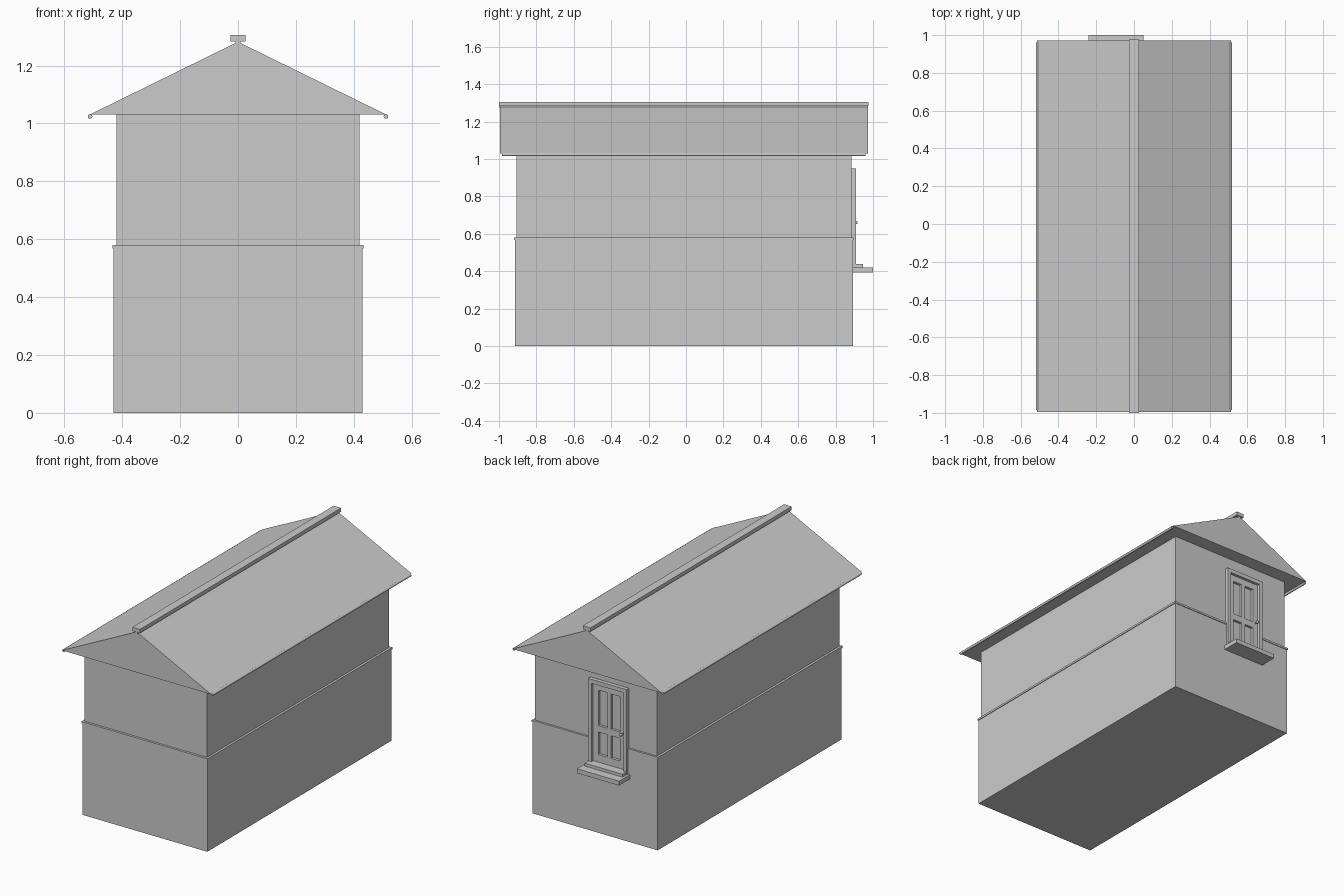
import bpy, bmesh, math
from mathutils import Matrix

cube = bpy.data.objects.get("Cube")
if cube:
    bpy.data.objects.remove(cube, do_unlink=True)

grey = bpy.data.materials.new("plain_grey")
grey.use_nodes = True
grey.diffuse_color = (0.6, 0.6, 0.6, 1)
grey.node_tree.nodes["Principled BSDF"].inputs["Base Color"].default_value = (0.6, 0.6, 0.6, 1)


def finish(name, bm):
    """Turn a bmesh into a named grey object."""
    bmesh.ops.recalc_face_normals(bm, faces=bm.faces)
    mesh = bpy.data.meshes.new(name)
    bm.to_mesh(mesh)
    bm.free()
    mesh.materials.append(grey)
    obj = bpy.data.objects.new(name, mesh)
    bpy.context.collection.objects.link(obj)
    return obj


def add_box(bm, x, y, z):
    """Add a box given its (min, max) on each axis."""
    size = Matrix.Diagonal((x[1] - x[0], y[1] - y[0], z[1] - z[0], 1))
    centre = Matrix.Translation((sum(x) / 2, sum(y) / 2, sum(z) / 2))
    bmesh.ops.create_cube(bm, size=1, matrix=centre @ size)


def box(name, x, y, z):
    bm = bmesh.new()
    add_box(bm, x, y, z)
    return finish(name, bm)


def rod(name, centre, radius, length, sides=16):
    """Cylinder lying along y."""
    bm = bmesh.new()
    bmesh.ops.create_cone(bm, cap_ends=True, segments=sides, radius1=radius, radius2=radius,
                          depth=length,
                          matrix=Matrix.Translation(centre) @ Matrix.Rotation(math.pi / 2, 4, "X"))
    for f in bm.faces:
        f.smooth = len(f.verts) == 4
    return finish(name, bm)


# Walls and the ledge between the storeys
walls = [
    box("lower_wall", (-0.43, 0.43), (-0.915, 0.892), (0, 0.57)),
    box("wall_ledge", (-0.434, 0.434), (-0.919, 0.896), (0.568, 0.58)),
    box("upper_wall", (-0.42, 0.42), (-0.905, 0.884), (0.58, 1.03)),
]

# Door opening cut into the back walls
DOOR_X = -0.095
opening = box("door_opening_cutter", (DOOR_X - 0.11, DOOR_X + 0.11), (0.86, 1), (0.42, 0.925))
opening.hide_render = True
opening.hide_viewport = False
opening.display_type = "WIRE"
for wall in walls:
    cut = wall.modifiers.new("door_opening", "BOOLEAN")
    cut.object = opening
    cut.solver = "EXACT"
bpy.context.view_layer.update()
graph = bpy.context.evaluated_depsgraph_get()
for wall in walls:
    solid = bpy.data.meshes.new_from_object(wall.evaluated_get(graph))
    wall.modifiers.clear()
    wall.data = solid
bpy.data.objects.remove(opening, do_unlink=True)

# Gabled roof as an extruded triangle
bm = bmesh.new()
gable = bm.faces.new([bm.verts.new((x, -0.995, z)) for x, z in ((-0.513, 1.03), (0.513, 1.03), (0, 1.282))])
end = bmesh.ops.extrude_face_region(bm, geom=[gable], use_keep_orig=True)["geom"]
bmesh.ops.translate(bm, vec=(0, 1.967, 0), verts=[v for v in end if isinstance(v, bmesh.types.BMVert)])
finish("roof", bm)
box("ridge_cap", (-0.026, 0.026), (-1, 0.976), (1.283, 1.306))
box("ridge_neck", (-0.008, 0.008), (-0.997, 0.973), (1.272, 1.285))
for side, name in ((-1, "right"), (1, "left")):
    rod(name + "_eave_roll", (side * 0.511, -0.012, 1.024), 0.008, 1.945)

# Door frame: two jambs and a head
bm = bmesh.new()
for side in (-1, 1):
    add_box(bm, sorted((DOOR_X + side * 0.11, DOOR_X + side * 0.132)), (0.87, 0.908), (0.42, 0.95))
add_box(bm, (DOOR_X - 0.11, DOOR_X + 0.11), (0.87, 0.908), (0.925, 0.95))
finish("door_frame", bm)

# Door leaf: recessed panel sheet behind stiles and rails
box("door_panels", (DOOR_X - 0.11, DOOR_X + 0.11), (0.862, 0.874), (0.42, 0.925))
bm = bmesh.new()
for left, right in ((-0.11, -0.075), (-0.012, 0.012), (0.075, 0.11)):
    add_box(bm, (DOOR_X + left, DOOR_X + right), (0.87, 0.89), (0.42, 0.925))
for low, high in ((0.42, 0.485), (0.625, 0.665), (0.885, 0.925)):
    for left, right in ((-0.075, -0.012), (0.012, 0.075)):
        add_box(bm, (DOOR_X + left, DOOR_X + right), (0.87, 0.89), (low, high))
finish("door_stiles_and_rails", bm)

# Knob on its stem
rod("knob_stem", (DOOR_X - 0.093, 0.898, 0.66), 0.004, 0.02, 12)
bm = bmesh.new()
bmesh.ops.create_uvsphere(bm, u_segments=16, v_segments=10, radius=0.009,
                          matrix=Matrix.Translation((DOOR_X - 0.093, 0.909, 0.66)))
for f in bm.faces:
    f.smooth = True
finish("door_knob", bm)

# Doorstep and threshold
box("doorstep", (DOOR_X - 0.145, DOOR_X + 0.145), (0.885, 1), (0.393, 0.42))
box("threshold", (DOOR_X - 0.13, DOOR_X + 0.13), (0.87, 0.945), (0.42, 0.438))
